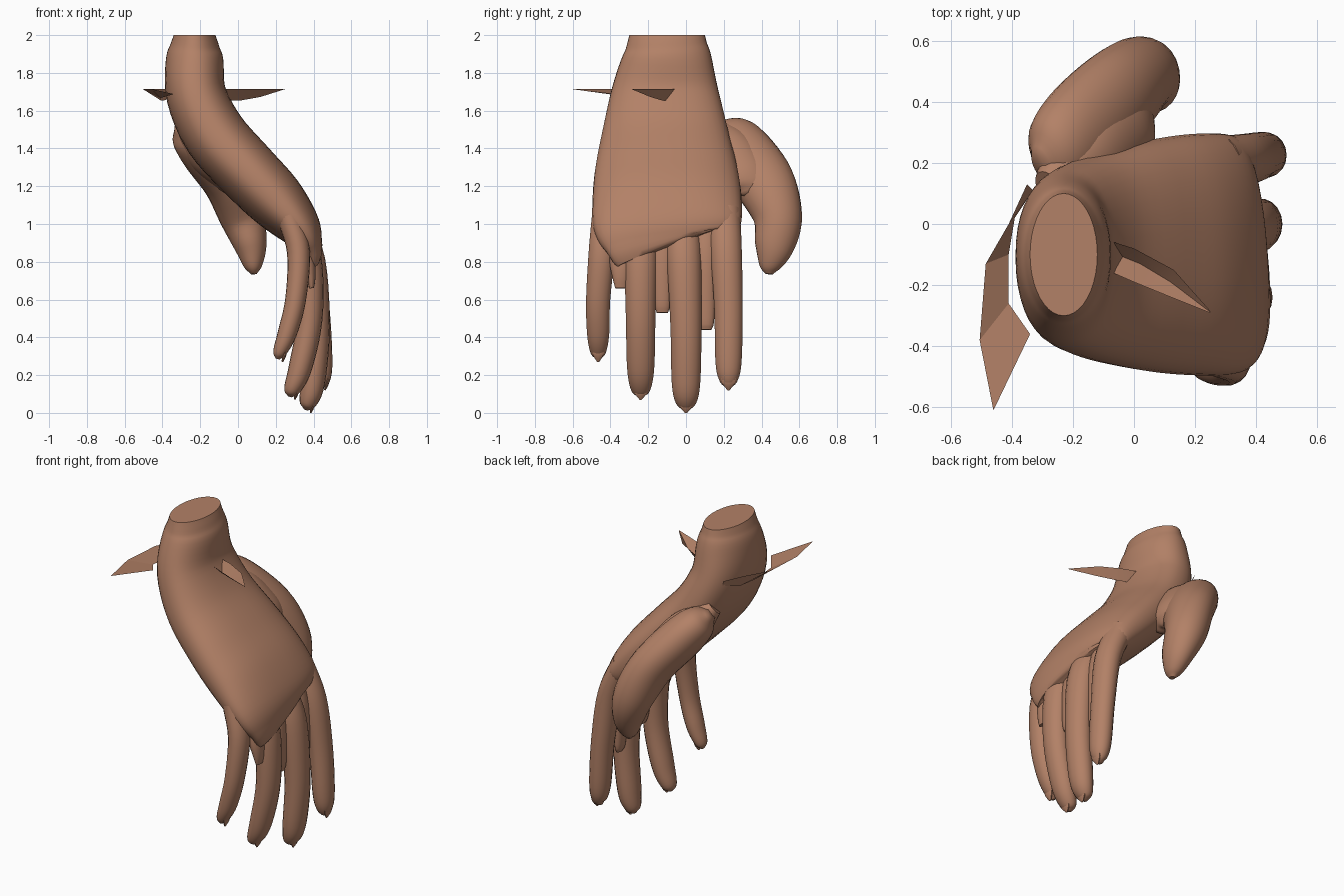
import bpy, bmesh, math
from mathutils import Vector

cube = bpy.data.objects.get("Cube")
if cube:
    bpy.data.objects.remove(cube, do_unlink=True)

skin = bpy.data.materials.new("brown_skin")
skin.use_nodes = True
skin.diffuse_color = (0.45, 0.22, 0.135, 1)
skin.node_tree.nodes["Principled BSDF"].inputs["Base Color"].default_value = skin.diffuse_color


def finish(name, bm, crease=0.8):
    bmesh.ops.recalc_face_normals(bm, faces=bm.faces)
    mesh = bpy.data.meshes.new(name)
    bm.to_mesh(mesh)
    bm.free()
    mesh.materials.append(skin)
    mesh.shade_smooth()
    mesh.set_sharp_from_angle(angle=crease)
    obj = bpy.data.objects.new(name, mesh)
    bpy.context.collection.objects.link(obj)
    return obj


def smooth_path(keys, steps):
    """Catmull-Rom through keys of (x, y, z, half thickness, half width, squareness)."""
    k = [Vector(p) for p in keys]
    k = [2 * k[0] - k[1]] + k + [2 * k[-1] - k[-2]]
    out = []
    for a, b, c, d in zip(k, k[1:], k[2:], k[3:]):
        for i in range(steps):
            t = i / steps
            out.append(0.5 * (2 * b + (c - a) * t + (2 * a - 5 * b + 4 * c - d) * t * t
                              + (3 * b - a - 3 * c + d) * t ** 3))
    return out + [k[-2]]


def loft(name, keys, sides=24, steps=4):
    path = smooth_path([tuple(k) + (2.0,) * (6 - len(k)) for k in keys], steps)
    bm = bmesh.new()
    rings = []
    for i, p in enumerate(path):
        before, after = path[max(i - 1, 0)], path[min(i + 1, len(path) - 1)]
        tangent = Vector((after - before)[:3]).normalized()
        across = Vector((0, 1, 0))
        across = (across - tangent * across.dot(tangent)).normalized()
        normal = across.cross(tangent)
        ring = []
        for j in range(sides):
            a = math.tau * j / sides
            c, s = math.cos(a), math.sin(a)
            u = math.copysign(abs(c) ** (2 / p[5]), c) * max(p[3], 0.004)
            v = math.copysign(abs(s) ** (2 / p[5]), s) * max(p[4], 0.004)
            ring.append(bm.verts.new(Vector(p[:3]) + normal * u + across * v))
        rings.append(ring)
    for r, q in zip(rings, rings[1:]):
        for j in range(sides):
            n = (j + 1) % sides
            bm.faces.new((r[j], r[n], q[n], q[j]))
    bm.faces.new(rings[0])
    bm.faces.new(rings[-1])
    return finish(name, bm)


# Wrist and palm, oval at the cuff and squarer at the knuckles
loft("wrist_and_palm", [
    (-0.23, -0.10, 2.00, 0.11, 0.20, 2.0),
    (-0.23, -0.10, 1.95, 0.128, 0.213, 2.0),
    (-0.23, -0.10, 1.87, 0.152, 0.24, 2.1),
    (-0.22, -0.11, 1.68, 0.159, 0.29, 2.3),
    (-0.12, -0.11, 1.47, 0.168, 0.337, 2.35),
    (0.05, -0.105, 1.28, 0.166, 0.378, 2.35),
    (0.20, -0.10, 1.125, 0.156, 0.395, 2.35),
    (0.32, -0.10, 0.99, 0.118, 0.39, 2.35),
    (0.37, -0.09, 0.91, 0.075, 0.34, 2.3),
    (0.38, -0.08, 0.88, 0.045, 0.28, 2.3),
], sides=40, steps=5)

# Fingers: name, y at base, y at tip, half width, side profile (x, z)
fingers = [
    ("little_finger", -0.425, -0.465, 0.066,
     [(0.27, 1.04), (0.32, 0.85), (0.305, 0.6), (0.26, 0.42), (0.22, 0.32)]),
    ("ring_finger", -0.24, -0.24, 0.081,
     [(0.30, 1.0), (0.37, 0.8), (0.38, 0.5), (0.33, 0.24), (0.285, 0.12)]),
    ("middle_finger", -0.02, 0.0, 0.085,
     [(0.30, 1.0), (0.385, 0.8), (0.415, 0.45), (0.395, 0.16), (0.37, 0.05)]),
    ("index_finger", 0.20, 0.225, 0.078,
     [(0.28, 1.07), (0.375, 0.85), (0.42, 0.55), (0.44, 0.27), (0.445, 0.17)]),
]
taper = [1.12, 1.08, 0.98, 0.9, 0.62]
for name, y0, y1, half, side in fingers:
    keys = []
    for i, ((x, z), f) in enumerate(zip(side, taper)):
        y = y0 + (y1 - y0) * min(i / 2, 1)
        keys.append((x, y, z, half * f * 0.85, half * f))
    x, z = side[-1]
    keys.append((x - 0.01, y1, z - 0.035, 0.01, 0.012))
    loft(name, keys, sides=18, steps=5)
    # Pointed nail on the outer side of the tip
    loft(name + "_nail", [(x + 0.03, y1, z + 0.05, 0.014, half * 0.6),
                          (x + 0.025, y1, z - 0.01, 0.012, half * 0.45),
                          (x + 0.015, y1, z - 0.05, 0.004, 0.006)], sides=10)

# Webs between neighbouring fingers
for name, y, end in (("outer_web", -0.345, 0.66), ("middle_web", -0.125, 0.53),
                     ("inner_web", 0.105, 0.44)):
    loft(name, [(0.33, y, 0.96, 0.05, 0.07), (0.37, y, 0.8, 0.038, 0.06),
                (0.385, y, end + 0.06, 0.026, 0.045), (0.39, y, end, 0.012, 0.03)], sides=16)

# Thumb and the fleshy pad joining it to the palm
loft("thumb", [
    (-0.31, 0.19, 1.52, 0.03, 0.05),
    (-0.26, 0.225, 1.475, 0.10, 0.13),
    (-0.18, 0.30, 1.38, 0.125, 0.165),
    (-0.06, 0.415, 1.22, 0.125, 0.162),
    (0.02, 0.485, 1.04, 0.118, 0.13),
    (0.065, 0.47, 0.89, 0.088, 0.107),
    (0.08, 0.445, 0.78, 0.05, 0.06),
    (0.085, 0.44, 0.735, 0.015, 0.02),
], sides=24, steps=5)
loft("thumb_pad", [
    (-0.28, 0.12, 1.53, 0.05, 0.06),
    (-0.17, 0.22, 1.40, 0.12, 0.14),
    (-0.05, 0.30, 1.27, 0.105, 0.15),
    (0.01, 0.34, 1.20, 0.07, 0.12),
    (0.04, 0.35, 1.16, 0.02, 0.05),
], sides=24, steps=5)


def shard(name, rim, keel, top=1.715, low=1.655):
    """Thin splinter: a level outer rim sloping down to a keel line."""
    bm = bmesh.new()
    a = [bm.verts.new((x, y, top)) for x, y in rim]
    b = [bm.verts.new((x, y, low + (top - low) * h)) for x, y, h in keel]
    for i in range(len(a) - 1):
        bm.faces.new((a[i], a[i + 1], b[i + 1], b[i]))
    return finish(name, bm, 0.3)


# Splinters around the wrist
shard("right_splinter",
      [(-0.46, -0.61), (-0.505, -0.38), (-0.485, -0.13), (-0.41, 0.0), (-0.35, 0.13)],
      [(-0.34, -0.36, 0.55), (-0.41, -0.26, 0.2), (-0.41, -0.10, 0), (-0.39, 0.02, 0),
       (-0.33, 0.11, 0.3)])
keel = [(-0.08, -0.09, 0), (0.02, -0.13, 0), (0.12, -0.19, 0.3), (0.249, -0.288, 0.98)]
shard("left_splinter_back", [(-0.08, -0.055), (0.0, -0.08), (0.13, -0.15), (0.25, -0.285)], keel)
shard("left_splinter_front", [(-0.08, -0.155), (0.0, -0.19), (0.11, -0.235), (0.25, -0.291)], keel)
